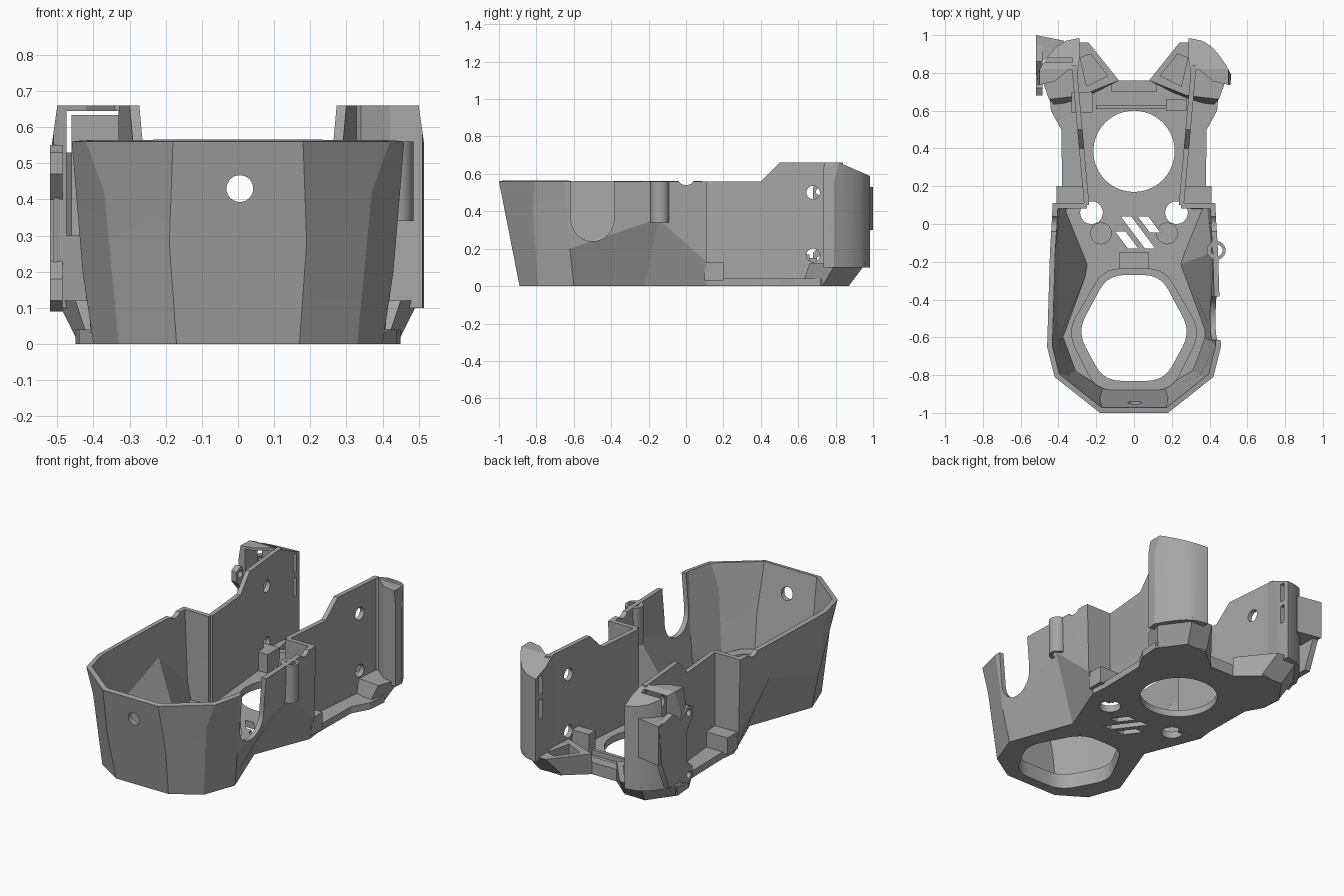
import bpy, bmesh, math
from mathutils import Vector

if "Cube" in bpy.data.objects:
    bpy.data.objects.remove(bpy.data.objects["Cube"])

grey = bpy.data.materials.new("plain grey")
grey.use_nodes = True
grey.diffuse_color = (0.38, 0.38, 0.38, 1)
grey.node_tree.nodes["Principled BSDF"].inputs["Base Color"].default_value = (0.38, 0.38, 0.38, 1)


def finish(name, bm):
    bmesh.ops.recalc_face_normals(bm, faces=bm.faces)
    mesh = bpy.data.meshes.new(name)
    bm.to_mesh(mesh)
    bm.free()
    obj = bpy.data.objects.new(name, mesh)
    bpy.context.collection.objects.link(obj)
    mesh.materials.append(grey)
    return obj


def loft(name, rings, closed=True):
    """Skin matching rings of points; closed rings get end caps."""
    bm = bmesh.new()
    rows = [[bm.verts.new(p) for p in r] for r in rings]
    n = len(rows[0])
    for a, b in zip(rows, rows[1:]):
        for i in range(n if closed else n - 1):
            j = (i + 1) % n
            bm.faces.new((a[i], a[j], b[j], b[i]))
    if closed:
        bm.faces.new(rows[0])
        bm.faces.new(rows[-1])
    return finish(name, bm)


def prism(name, pts, lo, hi, axis="z"):
    place = {"z": lambda a, b, c: (a, b, c), "x": lambda a, b, c: (c, a, b),
             "y": lambda a, b, c: (a, c, b)}[axis]
    return loft(name, [[place(a, b, c) for a, b in pts] for c in (lo, hi)])


def box(name, x0, x1, y0, y1, z0, z1):
    return prism(name, [(x0, y0), (x1, y0), (x1, y1), (x0, y1)], z0, z1)


def disc(cx, cy, r, n=40):
    return [(cx + r * math.cos(math.tau * i / n), cy + r * math.sin(math.tau * i / n)) for i in range(n)]


def both(half):
    """Close a right-hand outline by reflecting it."""
    return half + [(-x, y) for x, y in reversed(half)]


def side(pts, s):
    return [(s * p[0], *p[1:]) for p in pts]


def rounded(pts, r=0.09, steps=5):
    out = []
    pts = [Vector(p) for p in pts]
    for i, p in enumerate(pts):
        a = p + (pts[i - 1] - p).normalized() * r
        b = p + (pts[(i + 1) % len(pts)] - p).normalized() * r
        for k in range(steps + 1):
            t = k / steps
            out.append(tuple(a * (1 - t) ** 2 + p * 2 * t * (1 - t) + b * t * t))
    return out


def apply(obj, mod):
    bpy.context.view_layer.objects.active = obj
    bpy.ops.object.modifier_apply(modifier=mod.name)


def cut(obj, *cutters):
    for c in cutters:
        m = obj.modifiers.new("cut", "BOOLEAN")
        m.operation, m.solver, m.object = "DIFFERENCE", "EXACT", c
        apply(obj, m)
        bpy.data.objects.remove(c)


# Faceted front bowl, tapering to a narrow waist at the base
columns = [  # bottom, middle, top of each corner
    ((.17, -.89, 0), (.19, -.945, .28), (.18, -1, .56)),
    ((.33, -.79, 0), (.37, -.82, .42), (.42, -.81, .56)),
    ((.40, -.60, 0), (.43, -.62, .20), (.46, -.65, .56)),
    ((.26, -.22, 0), (.44, -.15, .36), (.445, -.15, .56)),
    ((.39, .11, 0), (.42, .11, .13), (.43, .11, .56)),
    ((.25, .11, 0), (.25, .11, .13), (.25, .11, .56))]
path = [side(c, -1) for c in reversed(columns)] + columns
bowl = loft("front_bowl", [[c[k] for c in path] for k in range(3)], closed=False)
thick = bowl.modifiers.new("wall", "SOLIDIFY")
thick.thickness, thick.offset, thick.use_even_offset = 0.028, -1, True
apply(bowl, thick)
notch = [(-.615, .7), (-.615, .355)] + [
    (-.5 - .115 * math.cos(a), .355 - .115 * math.sin(a))
    for a in [math.pi * i / 16 for i in range(1, 16)]] + [(-.385, .355), (-.385, .7)]
cut(bowl, prism("notch_cutter", notch, .3, .6, "x"),
    prism("front_hole_cutter", disc(.005, .43, .037), -1.1, -.8, "y"),
    prism("rim_dip_cutter", disc(0, .59, .05), -.6, .6, "x"))

# Base plate with all its openings
opening = rounded(both([(.16, -.83), (.30, -.57), (.14, -.27)]))
floor_half = [(.17, -.89), (.33, -.79), (.40, -.60), (.26, -.22), (.39, .11), (.38, .2),
              (.385, .5), (.44, .6), (.45, .72), (.34, .86), (.21, .87), (.08, .76)]
floor = prism("base_plate", both(floor_half), 0, .04)
cut(floor, prism("duct_cutter", opening, -.1, .2),
    prism("fan_cutter", disc(0, .385, .215, 64), -.1, .2))
for s in (-1, 1):
    cut(floor, prism("screw_cutter", disc(s * .225, .06, .06), -.1, .2),
        prism("recess_cutter", disc(s * .175, -.05, .055), .03, .2))
for x, top, bottom in ((-.1, -.04, -.13), (-.07, .04, -.13), (.02, .04, -.045)):
    end = x + (top - bottom) * .75
    cut(floor, prism("slot_cutter", [(x, top), (x + .055, top), (end + .055, bottom), (end, bottom)], -.1, .2))

# Raised collar around the duct opening
collar = prism("duct_collar", rounded(both([(.20, -.88), (.355, -.57), (.16, -.235)])), .01, .09)
cut(collar, prism("collar_cutter", opening, -.1, .2))
box("collar_bridge", -.08, .08, -.25, -.15, .03, .075)

# Rear side walls, flanges and hooked ends
wall_profile = [(.1, .0), (.1, .56), (.4, .56), (.5, .66), (.84, .66), (.84, .0)]
hook_plan = [(.30, .80), (.34, .82), (.42, .755), (.51, .735), (.515, .79), (.485, .845),
             (.45, .895), (.41, .94), (.36, .97), (.29, .985), (.285, .9)]
foot_low = [(.08, .76), (.20, .86), (.34, .87), (.44, .73), (.41, .62), (.28, .66)]
foot_mid = [(.08, .76), (.24, .96), (.38, .96), (.50, .80), (.45, .66), (.28, .68)]
for s, word in ((-1, "a"), (1, "b")):
    wall = loft("side_wall_" + word, [
        [(s * (.237 + .09 * (y - .1) + t), y, z) for y, z in wall_profile] for t in (0, .027)])
    cut(wall, *[prism("bolt_cutter", disc(.68, z, .036, 24), -.6, .6, "x") for z in (.165, .50)])
    box("wall_step_" + word, *sorted((s * .25, s * .41)), .1, .2, .03, .13)

    hook = prism("hooked_end_" + word, side(hook_plan, s), .1, .66)
    bm = bmesh.new()
    bm.from_mesh(hook.data)
    for point, normal in (((0, .82, .66), (0, .07, .16)), ((s * .5, 0, .66), (s, 0, .14)),
                          ((s * .45, 0, .03), (s * .7, 0, -.75))):
        geom = bm.verts[:] + bm.edges[:] + bm.faces[:]
        hit = bmesh.ops.bisect_plane(bm, geom=geom, plane_co=point, plane_no=normal, clear_outer=True)
        edges = [e for e in hit["geom_cut"] if isinstance(e, bmesh.types.BMEdge)]
        if edges:
            bmesh.ops.holes_fill(bm, edges=edges)
    bmesh.ops.recalc_face_normals(bm, faces=bm.faces)
    bm.to_mesh(hook.data)
    bm.free()
    # Narrow slots on the inner face
    cut(hook, *[box("slot_cutter", *sorted((s * .2, s * .35)), .925, .955, z, z + .11) for z in (.34, .48)])
    if s < 0:
        cut(hook, box("pocket_cutter", -.475, -.325, .6, .88, .3, .645))

    foot = loft("foot_" + word, [[(s * x, y, z) for x, y in plan]
                                 for plan, z in ((foot_low, 0), (foot_mid, .12))])
    hollow = [(.14, .785), (.23, .90), (.285, .88), (.25, .73)]
    cut(foot, prism("hollow_cutter", side(hollow, s), .05, .3))

# Lug on the bowl side
lug = prism("cable_lug", disc(.435, -.14, .05, 24), .34, .56)
cut(lug, prism("lug_cutter", disc(.44, -.14, .03, 24), .2, .7))

# Small details on the rear floor
box("rear_rib", -.2, .17, .61, .63, .03, .07)
box("rear_crossbar", -.12, .12, .70, .76, .03, .07)
box("clip_block_a", -.33, -.22, .59, .70, .03, .15)
box("clip_block_b", .17, .28, .60, .66, .03, .17)

# Outer bracket with bolt lobes
bracket = prism("outer_bracket", [(.99, .52), (.86, .55), (.79, .49), (.72, .55), (.68, .53), (.68, .47),
                                  (.74, .40), (.74, .23), (.68, .18), (.68, .12), (.72, .09),
                                  (.80, .13), (.90, .13), (.97, .30)], -.52, -.485, "x")
cut(bracket, *[prism("lobe_cutter", disc(.715, z, .02, 16), -.6, -.4, "x") for z in (.14, .505)])
prism("bracket_wing", [(-.52, 1), (-.37, .97), (-.40, .93), (-.50, .85)], .30, .53)

for obj in bpy.context.collection.objects:
    if obj.type == "MESH":
        bpy.ops.object.select_all(action="DESELECT")
        obj.select_set(True)
        bpy.context.view_layer.objects.active = obj
        bpy.ops.object.shade_smooth_by_angle(angle=math.radians(20))
